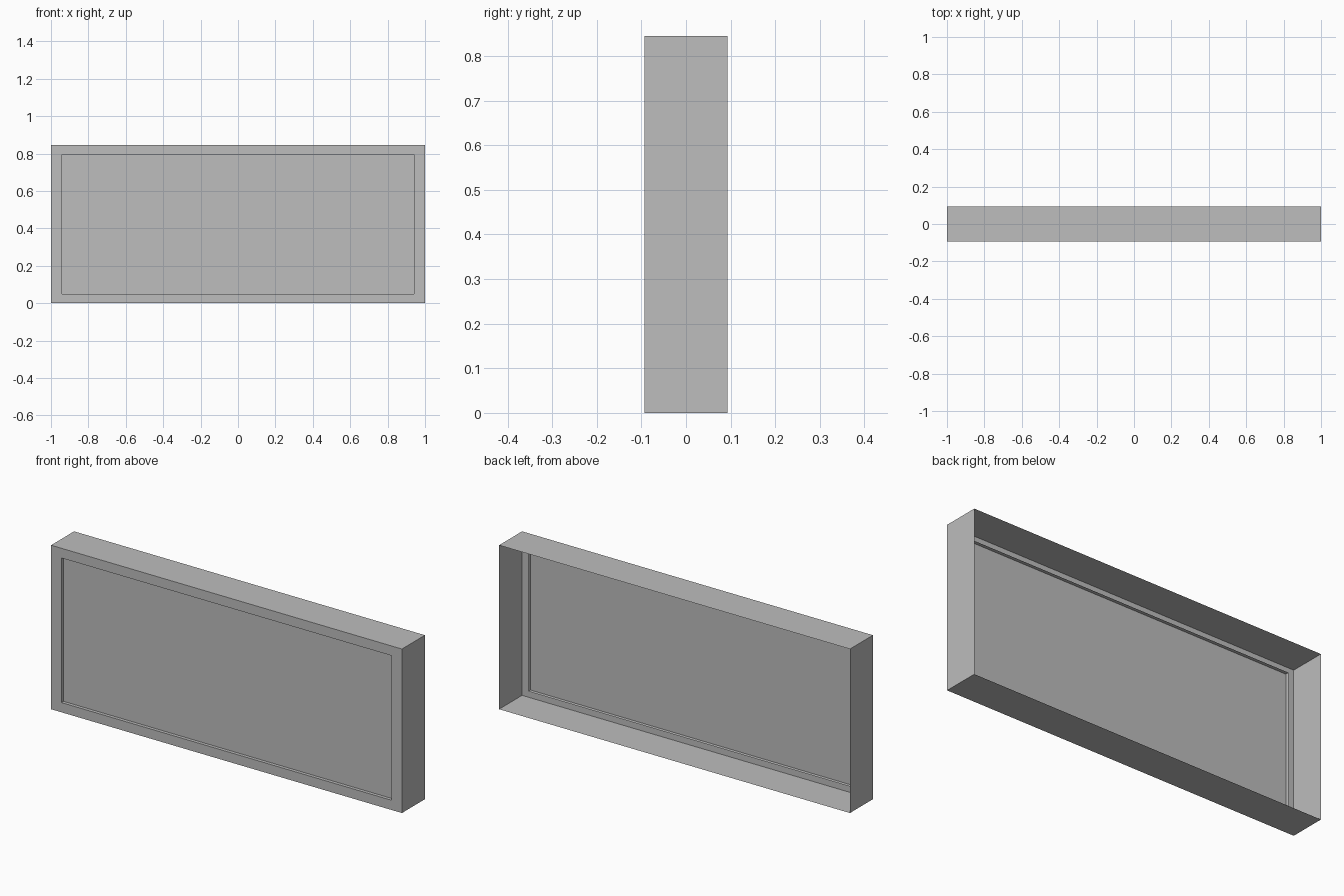
import bpy, bmesh

cube = bpy.data.objects.get("Cube")
if cube:
    bpy.data.objects.remove(cube, do_unlink=True)

WIDTH, DEPTH, HEIGHT = 2.0, 0.187, 0.845
SIDE, RAIL = 0.06, 0.05          # frame widths at the sides and at top and bottom
FRONT, BACK = -DEPTH / 2, DEPTH / 2
RECESS, LIP = 0.017, 0.035       # depth of the panel and of the lip around it

grey = bpy.data.materials.new("light_grey")
grey.use_nodes = True
colour = (0.51, 0.51, 0.51, 1)
grey.diffuse_color = colour
grey.node_tree.nodes["Principled BSDF"].inputs["Base Color"].default_value = colour


def rectangle(bm, side, rail, y):
    """Four corners of an upright rectangle, inset from the outer size."""
    x, low, high = WIDTH / 2 - side, rail, HEIGHT - rail
    return [bm.verts.new((a, y, b)) for a, b in ((-x, low), (x, low), (x, high), (-x, high))]


def build(name, outlines, fill=False):
    """Join successive rectangles with bands of faces."""
    bm = bmesh.new()
    loops = [rectangle(bm, *o) for o in outlines]
    for a, b in zip(loops, loops[1:]):
        for i in range(4):
            j = (i + 1) % 4
            bm.faces.new((a[i], a[j], b[j], b[i]))
    if fill:
        bm.faces.new(loops[-1])
    mesh = bpy.data.meshes.new(name)
    bm.to_mesh(mesh)
    bm.free()
    mesh.materials.append(grey)
    obj = bpy.data.objects.new(name, mesh)
    bpy.context.collection.objects.link(obj)
    return obj


# Open-backed casing with its front border and the lip turned inward
build("frame", [
    (0, 0, BACK),
    (0, 0, FRONT),
    (SIDE, RAIL, FRONT),
    (SIDE, RAIL, FRONT + LIP),
])

# Flat panel set just behind the border
build("panel", [(SIDE, RAIL, FRONT + RECESS)], fill=True)
